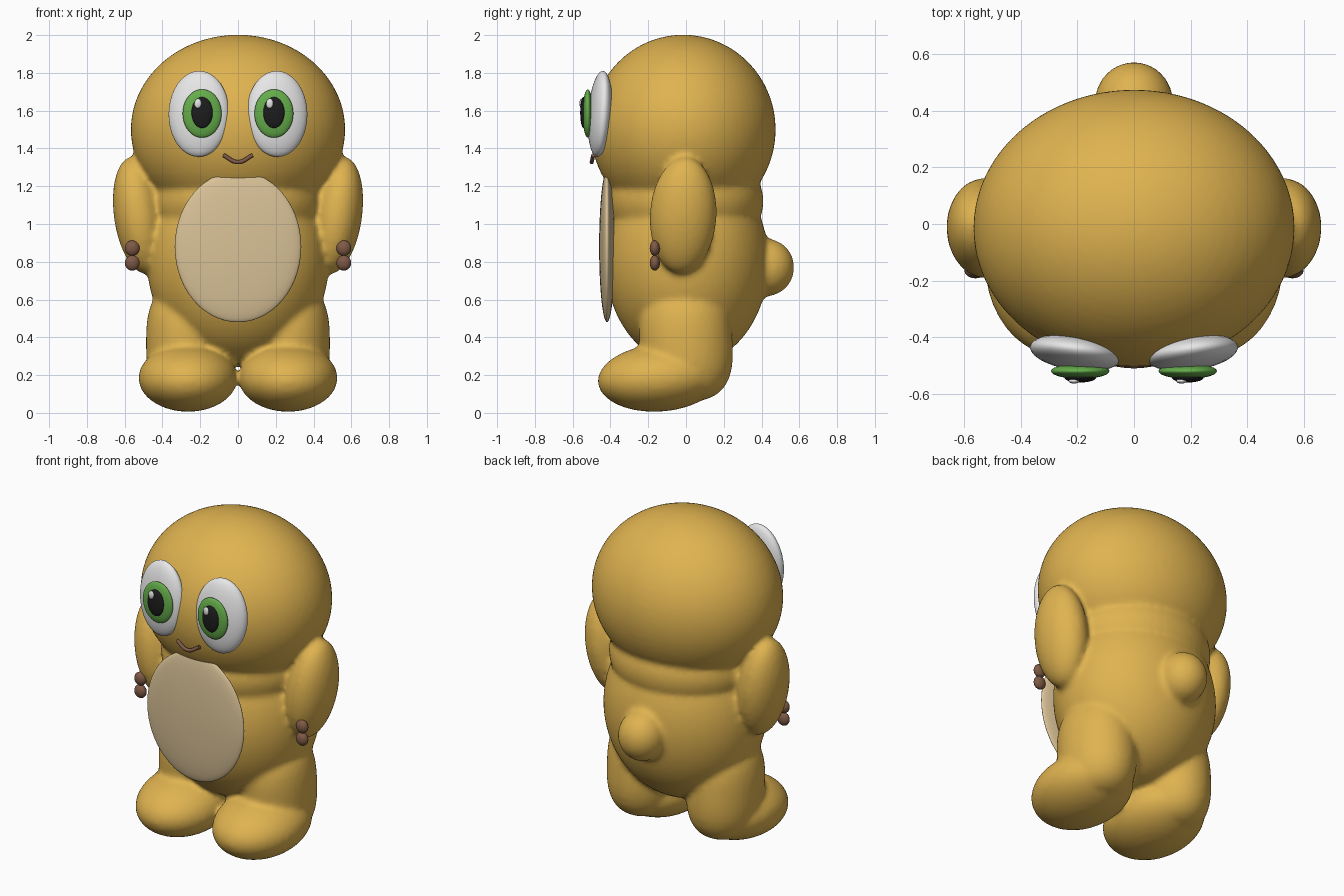
import bpy
import bmesh
from math import radians, hypot
from mathutils import Matrix, Vector, Euler

if "Cube" in bpy.data.objects:
    bpy.data.objects.remove(bpy.data.objects["Cube"])


def material(name, rgb, roughness=0.6):
    m = bpy.data.materials.new(name)
    m.use_nodes = True
    m.diffuse_color = (*rgb, 1)
    bsdf = m.node_tree.nodes["Principled BSDF"]
    bsdf.inputs["Base Color"].default_value = (*rgb, 1)
    bsdf.inputs["Roughness"].default_value = roughness
    return m


GOLD = material("golden fur", (0.74, 0.45, 0.08))
CREAM = material("cream belly", (0.70, 0.54, 0.31))
WHITE = material("eye white", (0.80, 0.80, 0.80))
GREEN = material("iris green", (0.13, 0.42, 0.07))
BLACK = material("pupil black", (0.012, 0.012, 0.012))
BROWN = material("brown", (0.21, 0.10, 0.06))


def add_blob(bm, center, radii, tilt=(0, 0, 0), power=2.0, segments=40):
    """Ellipsoid; a power above 2 makes it squarer from top to bottom."""
    verts = bmesh.ops.create_uvsphere(
        bm, u_segments=segments, v_segments=segments // 2, radius=1)["verts"]
    for v in verts:
        v.co /= (hypot(v.co.x, v.co.y) ** power + abs(v.co.z) ** power) ** (1 / power)
    rot = Euler([radians(a) for a in tilt]).to_matrix().to_4x4()
    size = Matrix.Diagonal((*radii, 1))
    bmesh.ops.transform(bm, matrix=Matrix.Translation(center) @ rot @ size, verts=verts)


def finish(name, bm, mat):
    mesh = bpy.data.meshes.new(name)
    bm.to_mesh(mesh)
    bm.free()
    mesh.materials.append(mat)
    for p in mesh.polygons:
        p.use_smooth = True
    obj = bpy.data.objects.new(name, mesh)
    bpy.context.collection.objects.link(obj)
    return obj


def blob(name, mat, center, radii, tilt=(0, 0, 0), segments=40):
    bm = bmesh.new()
    add_blob(bm, center, radii, tilt, segments=segments)
    return finish(name, bm, mat)


# Body: head, chest, belly, tail and limbs fused into one soft skin
bm = bmesh.new()
add_blob(bm, (0, -0.015, 1.50), (0.568, 0.49, 0.502), segments=64)
add_blob(bm, (0, 0.0, 1.12), (0.45, 0.41, 0.30), segments=64)
add_blob(bm, (0, 0.005, 0.80), (0.482, 0.432, 0.55), segments=64)
add_blob(bm, (0, 0.425, 0.77), (0.14, 0.148, 0.152))
for s in (1, -1):
    add_blob(bm, (s * 0.525, -0.015, 1.045), (0.132, 0.177, 0.312), (-3, s * 8, 0))
    add_blob(bm, (s * 0.275, 0.0, 0.37), (0.212, 0.247, 0.31), (3, 0, 0), power=2.8)
    add_blob(bm, (s * 0.265, -0.14, 0.185), (0.262, 0.328, 0.178), (4, 0, 0))
body = finish("body", bm, GOLD)
remesh = body.modifiers.new("fuse", 'REMESH')
remesh.mode = 'VOXEL'
remesh.voxel_size = 0.016
remesh.use_smooth_shade = True
soften = body.modifiers.new("soften", 'SMOOTH')
soften.factor = 0.5
soften.iterations = 6

# Belly patch: thin disc tucked under the chin
blob("belly_patch", CREAM, (0, -0.418, 0.88), (0.335, 0.042, 0.40), segments=56)

# Eyes, hand beads and claws on each side
for s, side in ((1, "left"), (-1, "right")):
    blob(side + "_eye_white", WHITE, (s * 0.207, -0.455, 1.583),
         (0.162, 0.06, 0.228), (-4, 0, s * 8))
    blob(side + "_iris", GREEN, (s * 0.19, -0.52, 1.585), (0.103, 0.027, 0.128))
    blob(side + "_pupil", BLACK, (s * 0.19, -0.543, 1.59), (0.056, 0.017, 0.082))
    blob(side + "_glint", WHITE, (s * 0.19 - 0.022, -0.555, 1.638),
         (0.019, 0.009, 0.026), segments=20)
    for i, z in enumerate((0.872, 0.794)):
        blob(f"{side}_hand_bead_{i + 1}", BROWN, (s * 0.56, -0.165, z),
             (0.039, 0.027, 0.041), segments=24)
    for i, x in enumerate((0.17, 0.35)):
        blob(f"{side}_claw_{i + 1}", BROWN, (s * x, -0.402, 0.108),
             (0.013, 0.013, 0.009), segments=12)

# Mouth: a rounded tube bent into a smile
curve = bpy.data.curves.new("mouth", 'CURVE')
curve.dimensions = '3D'
curve.bevel_depth = 0.011
curve.bevel_resolution = 3
curve.use_fill_caps = True
spline = curve.splines.new('BEZIER')
spline.bezier_points.add(2)
for p, x in zip(spline.bezier_points, (-0.078, 0, 0.078)):
    p.co = Vector((x, -0.499 + abs(x) * 0.1, 1.328 + abs(x) * 0.47))
    p.handle_left_type = p.handle_right_type = 'AUTO'
curve.materials.append(BROWN)
bpy.context.collection.objects.link(bpy.data.objects.new("mouth", curve))
